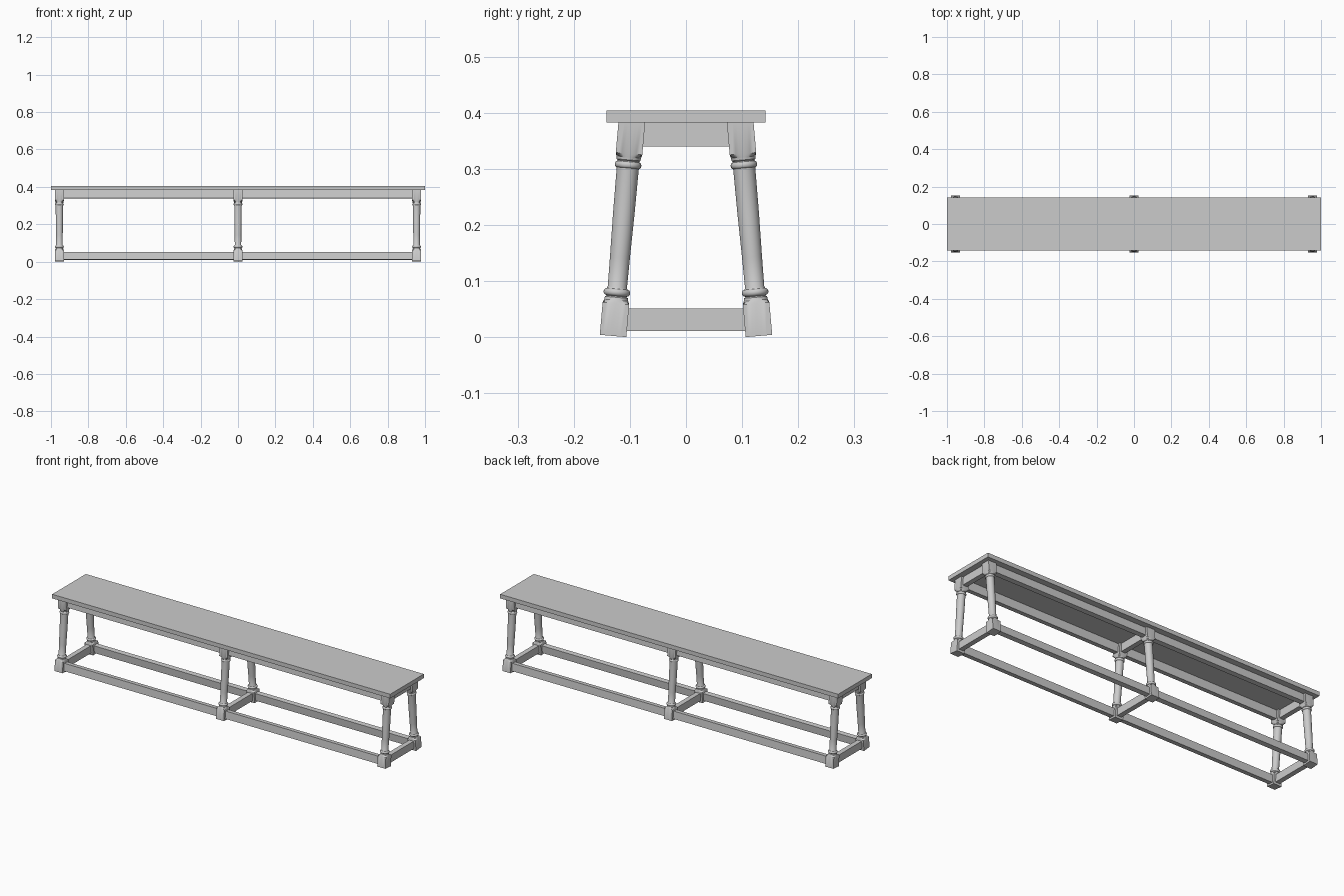
import bpy, bmesh, math
from mathutils import Matrix, Vector

if "Cube" in bpy.data.objects:
    bpy.data.objects.remove(bpy.data.objects["Cube"], do_unlink=True)

grey = bpy.data.materials.new("plain_grey")
grey.use_nodes = True
grey.diffuse_color = (0.6, 0.6, 0.6, 1)
grey.node_tree.nodes["Principled BSDF"].inputs["Base Color"].default_value = (0.6, 0.6, 0.6, 1)

TILT = 0.0875          # splay of the legs
HALF = 0.0237          # half width of the square leg blocks
FOOT_Y = 0.130
LEG_X = 0.955
RAIL = 0.026           # rail thickness


def add_object(name, bm, matrix=Matrix()):
    bmesh.ops.recalc_face_normals(bm, faces=bm.faces)
    mesh = bpy.data.meshes.new(name)
    bm.to_mesh(mesh)
    bm.free()
    mesh.materials.append(grey)
    obj = bpy.data.objects.new(name, mesh)
    bpy.context.collection.objects.link(obj)
    obj.matrix_world = matrix
    return obj


def box(name, size, centre, matrix=Matrix()):
    bm = bmesh.new()
    bmesh.ops.create_cube(bm, size=1)
    bmesh.ops.scale(bm, vec=size, verts=bm.verts)
    bmesh.ops.translate(bm, vec=centre, verts=bm.verts)
    return add_object(name, bm, matrix)


def bead(z, height, inner, outer, steps=8):
    """Half-round moulding as (height, radius) points."""
    angles = [math.pi * i / steps for i in range(steps + 1)]
    return [(z - height / 2 * math.cos(a), inner + (outer - inner) * math.sin(a))
            for a in angles]


def leg_frame(x, side):
    """Sloping frame of a leg; side is -1 at the front, 1 at the back."""
    return Matrix.Translation((x, side * FOOT_Y, 0.002)) @ Matrix.Rotation(side * TILT, 4, 'X')


# Turned leg: a lathe profile clipped to a square, so wide rings become blocks
CORNER = HALF * math.sqrt(2)
PROFILE = ([(0, CORNER), (0.058, CORNER), (0.064, 0.0215), (0.069, 0.0205), (0.071, 0.018)]
           + bead(0.078, 0.012, 0.019, 0.0237)
           + [(0.087, 0.0172), (0.14, 0.0178), (0.22, 0.0192), (0.298, 0.0197)]
           + bead(0.306, 0.011, 0.020, 0.0237)
           + [(0.313, 0.0195), (0.315, 0.0215), (0.320, 0.0220),
              (0.326, CORNER), (0.384, CORNER)])


def turned_leg(name, matrix, sides=32):
    bm = bmesh.new()
    rings = []
    for z, r in PROFILE:
        ring = []
        for i in range(sides):
            a = math.tau * i / sides
            x, y = (max(-HALF, min(HALF, r * f(a))) for f in (math.cos, math.sin))
            ring.append(bm.verts.new((x, y, z)))
        rings.append(ring)
    for low, high in zip(rings, rings[1:]):
        for i in range(sides):
            j = (i + 1) % sides
            bm.faces.new((low[i], low[j], high[j], high[i]))
    bm.faces.new(rings[0][::-1])
    bm.faces.new(rings[-1])
    obj = add_object(name, bm, matrix)
    bpy.ops.object.select_all(action='DESELECT')
    obj.select_set(True)
    bpy.context.view_layer.objects.active = obj
    bpy.ops.object.shade_smooth_by_angle(angle=math.radians(35))


# Seat board
box("seat", (2, 0.284, 0.022), (0, 0, 0.393))

# Rails as (name, bottom, top)
RAILS = (("stretcher", 0.011, 0.051), ("apron", 0.340, 0.383))

# Legs and the long rails, which lean with them
for side, where in ((-1, "front"), (1, "back")):
    for x, place in ((-LEG_X, "right"), (0, "middle"), (LEG_X, "left")):
        turned_leg(f"{where}_{place}_leg", leg_frame(x, side))
    for kind, low, high in RAILS:
        for sx, place in ((-1, "right"), (1, "left")):
            box(f"{where}_{place}_{kind}", (LEG_X - 2 * HALF + 0.004, RAIL, high - low),
                (sx * LEG_X / 2, 0, (low + high) / 2 - 0.002), leg_frame(0, side))

# Cross rails, with ends cut to the slope of the legs
for x, place in ((-LEG_X, "right"), (0, "middle"), (LEG_X, "left")):
    for kind, low, high in RAILS:
        rail = box(f"{place}_cross_{kind}", (RAIL, 2, high - low), (x, 0, (low + high) / 2))
        for v in rail.data.vertices:
            reach = FOOT_Y - HALF + 0.002 - v.co.z * math.tan(TILT)
            v.co.y = math.copysign(reach, v.co.y)
